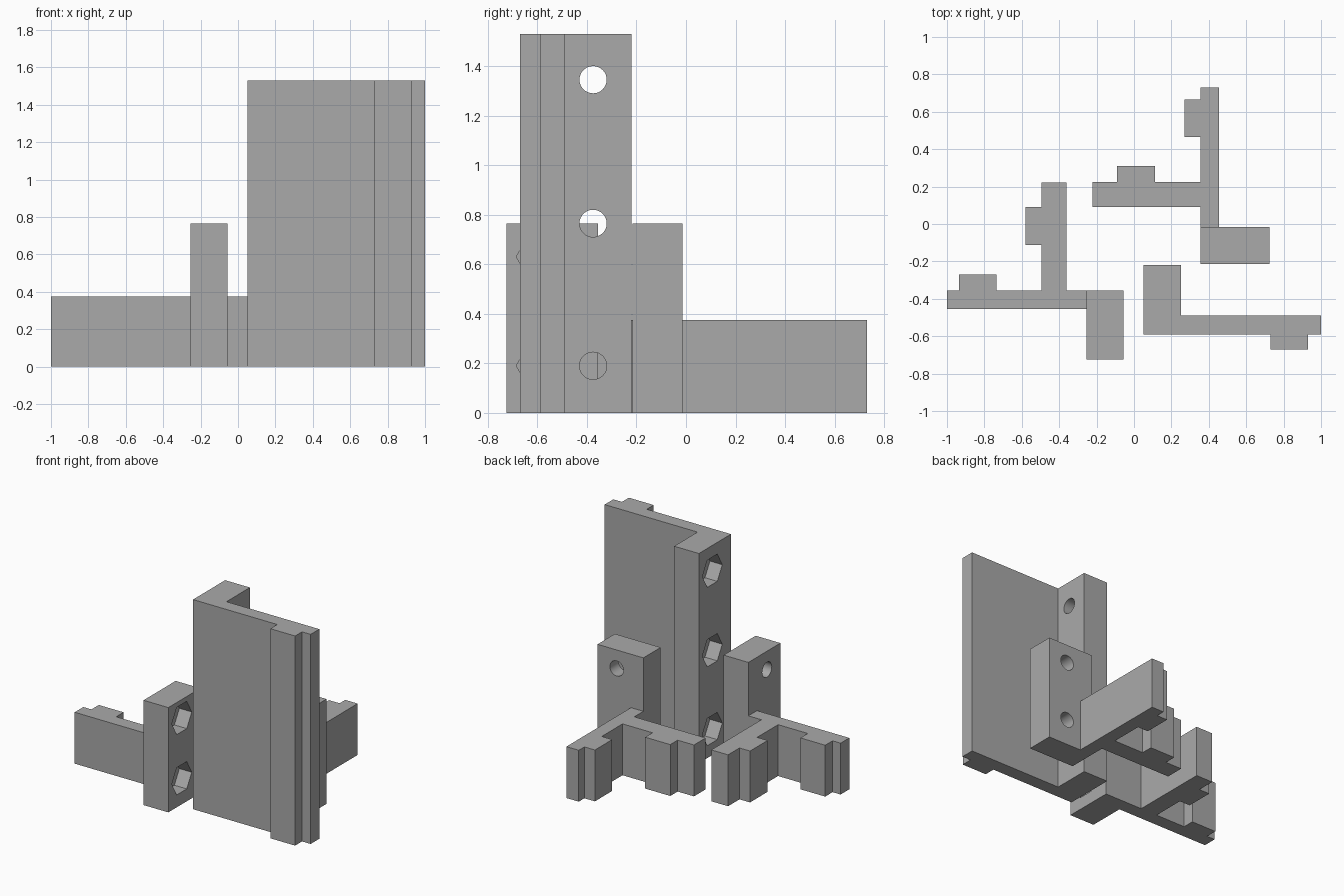
import bpy, bmesh, math
from mathutils import Matrix

if "Cube" in bpy.data.objects:
    bpy.data.objects.remove(bpy.data.objects["Cube"], do_unlink=True)

grey = bpy.data.materials.new("plain grey")
grey.use_nodes = True
COLOUR = (0.4, 0.4, 0.4, 1)
grey.diffuse_color = COLOUR
grey.node_tree.nodes["Principled BSDF"].inputs["Base Color"].default_value = COLOUR


def make_object(name, bm):
    bmesh.ops.recalc_face_normals(bm, faces=bm.faces)
    mesh = bpy.data.meshes.new(name)
    bm.to_mesh(mesh)
    bm.free()
    mesh.materials.append(grey)
    obj = bpy.data.objects.new(name, mesh)
    bpy.context.collection.objects.link(obj)
    return obj


def extrude(name, outline, height):
    """Upright prism over a flat outline."""
    bm = bmesh.new()
    base = bm.faces.new([bm.verts.new((x, y, 0)) for x, y in outline])
    top = bmesh.ops.extrude_face_region(bm, geom=[base], use_keep_orig=True)["geom"]
    verts = [v for v in top if isinstance(v, bmesh.types.BMVert)]
    bmesh.ops.translate(bm, vec=(0, 0, height), verts=verts)
    return make_object(name, bm)


def cylinder_x(sides, radius, x0, x1, y, z):
    """Cutter along x; one corner points sideways along y."""
    bm = bmesh.new()
    verts = bmesh.ops.create_cone(bm, cap_ends=True, segments=sides, radius1=radius,
                                  radius2=radius, depth=x1 - x0)["verts"]
    corner = verts[0].co
    spin = Matrix.Rotation(math.pi / 2 - math.atan2(corner.y, corner.x), 4, 'Z')
    turn = Matrix.Rotation(math.pi / 2, 4, 'Y')
    bm.transform(Matrix.Translation(((x0 + x1) / 2, y, z)) @ turn @ spin)
    return make_object("cutter", bm)


def cut(obj, cutter):
    mod = obj.modifiers.new("hole", 'BOOLEAN')
    mod.operation = 'DIFFERENCE'
    mod.solver = 'EXACT'
    mod.object = cutter
    bpy.context.view_layer.objects.active = obj
    bpy.ops.object.modifier_apply(modifier=mod.name)
    bpy.data.objects.remove(cutter, do_unlink=True)


def drill(obj, x0, x1, y, heights, nut_side):
    """Round bolt holes with a hexagonal nut pocket on one side."""
    depth = 0.1
    for z in heights:
        cut(obj, cylinder_x(32, 0.055, x0 - 0.1, x1 + 0.1, y, z))
        if nut_side > 0:
            cut(obj, cylinder_x(6, 0.115, x1 - depth, x1 + 0.1, y, z))
        else:
            cut(obj, cylinder_x(6, 0.115, x0 - 0.1, x0 + depth, y, z))


# Tall plate with its bolt flange and rib
tall = extrude("tall_plate", [
    (0.05, -0.59), (0.73, -0.59), (0.73, -0.67), (0.93, -0.67), (0.93, -0.59),
    (1.0, -0.59), (1.0, -0.49), (0.25, -0.49), (0.25, -0.22), (0.05, -0.22)], 1.53)
drill(tall, 0.05, 0.25, -0.375, (0.19, 0.765, 1.345), -1)

# Small bracket: bolt block and branching low strip with ribs
block = extrude("right_bolt_block", [
    (-0.255, -0.725), (-0.055, -0.725), (-0.055, -0.355), (-0.255, -0.355)], 0.765)
drill(block, -0.255, -0.055, -0.57, (0.19, 0.63), 1)
strip = extrude("right_strip", [
    (-1.0, -0.455), (-0.255, -0.455), (-0.255, -0.355), (-0.36, -0.355),
    (-0.36, 0.222), (-0.495, 0.222), (-0.495, 0.09), (-0.58, 0.09),
    (-0.58, -0.113), (-0.495, -0.113), (-0.495, -0.355), (-0.735, -0.355),
    (-0.735, -0.27), (-0.935, -0.27), (-0.935, -0.355), (-1.0, -0.355)], 0.375)

# Matching bracket, mirrored across the diagonal
mirror = Matrix(((0, -1, 0, 0), (-1, 0, 0, -0.27), (0, 0, 1, 0), (0, 0, 0, 1)))
for part, name in ((block, "left_bolt_block"), (strip, "left_strip")):
    bm = bmesh.new()
    bm.from_mesh(part.data)
    bm.transform(mirror)
    make_object(name, bm)

# Smooth hole walls, crisp edges elsewhere
for obj in bpy.context.view_layer.objects:
    obj.select_set(obj.type == 'MESH' and grey.name in obj.data.materials)
bpy.context.view_layer.objects.active = tall
bpy.ops.object.shade_smooth_by_angle(angle=math.radians(30))
